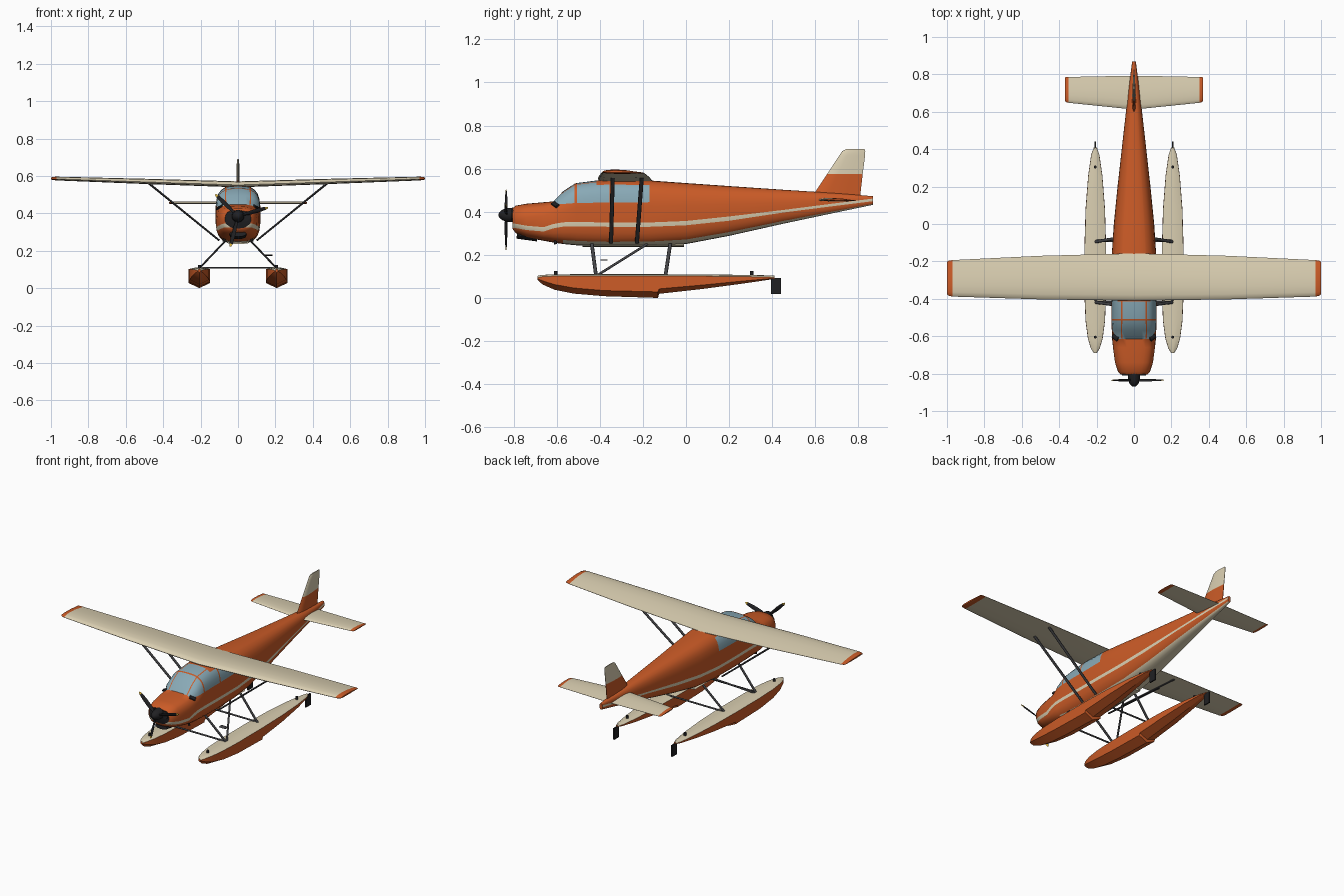
import bpy, bmesh, math
from mathutils import Vector, Matrix


def material(name, r, g, b):
    m = bpy.data.materials.new(name)
    m.diffuse_color = (r, g, b, 1)
    return m


ORANGE = material("orange", 0.6, 0.105, 0.02)
CREAM = material("cream", 0.7, 0.62, 0.44)
GLASS = material("glass", 0.25, 0.4, 0.47)
BLACK = material("black", 0.015, 0.015, 0.017)
STEEL = material("steel", 0.06, 0.06, 0.065)
YELLOW = material("yellow", 0.8, 0.5, 0.05)


def finish(name, bm, mats, angle=35):
    bmesh.ops.recalc_face_normals(bm, faces=bm.faces)
    me = bpy.data.meshes.new(name)
    bm.to_mesh(me)
    bm.free()
    for m in mats:
        me.materials.append(m)
    for p in me.polygons:
        p.use_smooth = True
    me.set_sharp_from_angle(angle=math.radians(angle))
    ob = bpy.data.objects.new(name, me)
    bpy.context.collection.objects.link(ob)
    return ob


def loft(name, rings, mats, pick=lambda i, j: 0, caps=(0, 0), angle=35):
    """Skin closed rings; pick(section, row) gives the material slot."""
    bm = bmesh.new()
    vs = [[bm.verts.new(p) for p in r] for r in rings]
    n = len(rings[0])
    for i in range(len(vs) - 1):
        for j in range(n):
            k = (j + 1) % n
            f = bm.faces.new((vs[i][j], vs[i][k], vs[i + 1][k], vs[i + 1][j]))
            f.material_index = pick(i, j)
    for r, c in ((vs[0], caps[0]), (vs[-1], caps[1])):
        bm.faces.new(r).material_index = c
    return finish(name, bm, mats, angle)


def bar(name, p, q, wide=0.014, thin=0.008, mat=STEEL, taper=1):
    """Elliptical rod, its wide axis along y where possible."""
    p, q = Vector(p), Vector(q)
    d = (q - p).normalized()
    ref = Vector((0, 1, 0)) if abs(d.y) < 0.95 else Vector((0, 0, 1))
    x = (ref - d * ref.dot(d)).normalized()
    m = Matrix((x, d.cross(x), d)).transposed().to_4x4()
    m = Matrix.Translation((p + q) / 2) @ m @ Matrix.Diagonal((wide, thin, 1, 1))
    bm = bmesh.new()
    bmesh.ops.create_cone(bm, cap_ends=True, segments=12, radius1=0.5, radius2=0.5 * taper,
                          depth=(q - p).length, matrix=m)
    return finish(name, bm, [mat])


# Fuselage: y, half width, bottom, top, squareness, stripe z, window sill z
body = [(-0.805, 0.070, 0.320, 0.415, 2.5, 0.335, 0.390), (-0.790, 0.086, 0.300, 0.428, 2.7, 0.334, 0.400),
        (-0.740, 0.102, 0.280, 0.437, 2.9, 0.325, 0.415), (-0.660, 0.113, 0.265, 0.444, 3.2, 0.318, 0.425),
        (-0.615, 0.117, 0.257, 0.448, 3.3, 0.333, 0.432), (-0.570, 0.119, 0.250, 0.495, 3.3, 0.341, 0.436),
        (-0.517, 0.120, 0.245, 0.530, 3.2, 0.342, 0.440), (-0.507, 0.120, 0.244, 0.533, 3.2, 0.342, 0.440),
        (-0.415, 0.120, 0.240, 0.545, 3.2, 0.341, 0.442), (-0.355, 0.120, 0.239, 0.548, 3.2, 0.340, 0.442),
        (-0.345, 0.120, 0.239, 0.548, 3.2, 0.340, 0.442), (-0.170, 0.119, 0.240, 0.545, 3.1, 0.340, 0.444),
        (0.000, 0.108, 0.250, 0.533, 2.9, 0.347, 0.448), (0.200, 0.088, 0.288, 0.519, 2.7, 0.368, 0.452),
        (0.450, 0.060, 0.344, 0.502, 2.6, 0.402, 0.456), (0.700, 0.032, 0.397, 0.486, 2.5, 0.434, 0.462),
        (0.868, 0.010, 0.432, 0.472, 2.4, 0.455, 0.464)]
rings = []
for y, w, zb, zt, n, zs, zw in body:
    zc, h = (zb + zt) / 2, (zt - zb) / 2
    thick = 0.010 if y < 0.4 else 0.006

    def ang(z):
        t = max(-0.99, min(0.99, (z - zc) / h))
        return math.copysign(math.asin(abs(t) ** (n / 2)), t)
    lo, hi, wi = ang(zs - thick), ang(zs + thick), ang(zw)
    a66, a70, top = max(wi + 0.05, 1.15), max(wi + 0.1, 1.21), math.pi / 2
    a = [-top + (lo + top) * k / 6 for k in range(7)]
    a += [hi + (wi - hi) * k / 3 for k in range(3)]
    a += [wi + (a66 - wi) * k / 4 for k in range(4)] + [a66, a70, (a70 + top) / 2, top]
    half = [(w * max(0, math.cos(t)) ** (2 / n),
             zc + h * math.copysign(abs(math.sin(t)) ** (2 / n), t)) for t in a]
    rings.append([(x, y, z) for x, z in half] + [(-x, y, z) for x, z in half[-2:0:-1]])
rows = len(half) - 1


def body_paint(i, j):
    j = min(j, 2 * rows - 1 - j)
    if j == 6 or (j < 3 and i >= 5):
        return 1
    if 4 <= i <= 10 and j >= 10 and i not in (6, 9) and j != 14:
        return 2 if i < 8 or j < 13 else 0
    return 0


loft("fuselage", rings, [ORANGE, CREAM, GLASS, BLACK], body_paint, (3, 0), 40)

# Cowl details
for s, side in ((1, "right"), (-1, "left")):
    bar(side + "_air_inlet", (s * 0.045, -0.811, 0.385), (s * 0.045, -0.80, 0.385), 0.05, 0.04, BLACK)
    bar(side + "_exhaust_pipe", (s * 0.07, -0.61, 0.29), (s * 0.075, -0.605, 0.25), 0.014, 0.014, BLACK)
    bar(side + "_windscreen_corner", (s * 0.085, -0.615, 0.44), (s * 0.112, -0.595, 0.425), 0.03, 0.014, BLACK)
bar("lower_intake", (0, -0.785, 0.29), (0, -0.69, 0.277), 0.03, 0.09, BLACK)
bar("belly_keel", (0, -0.48, 0.243), (0, -0.01, 0.243), 0.014, 0.12, CREAM)

# Lifting surfaces: shared aerofoil, chord fraction from the leading edge and height fraction
FOIL = [(0, 0.4), (0.03, 0.68), (0.12, 0.9), (0.3, 1), (0.55, 0.85), (0.8, 0.48), (1, 0.14),
        (1, 0.06), (0.6, 0.0), (0.3, 0.0), (0.1, 0.08), (0.02, 0.22)]


def surface(name, stations, painted):
    """Stations: x, leading y, trailing y, base z, thickness; mirrored about x = 0."""
    full = [(-x, *r) for x, *r in stations[:0:-1]] + stations
    rs = [[(x, le + (te - le) * c, z + t * f) for c, f in FOIL] for x, le, te, z, t in full]
    last = len(rs) - 2
    return loft(name, rs, [CREAM, ORANGE], lambda i, j: int(min(i, last - i) < painted), (1, 1))


surface("wing", [(0, -0.410, -0.157, 0.539, 0.032), (0.5, -0.403, -0.170, 0.557, 0.028),
                 (0.97, -0.388, -0.193, 0.576, 0.020), (0.99, -0.384, -0.196, 0.578, 0.017),
                 (1.0, -0.375, -0.202, 0.581, 0.010)], 2)
surface("tailplane", [(0, 0.612, 0.793, 0.448, 0.016), (0.35, 0.648, 0.786, 0.450, 0.013),
                      (0.365, 0.652, 0.785, 0.451, 0.010), (0.37, 0.665, 0.78, 0.453, 0.006)], 2)

# Fin: z, leading y, trailing y, thickness
fin = [(0.47, 0.585, 0.808, 0.022), (0.575, 0.655, 0.820, 0.018), (0.66, 0.711, 0.831, 0.014),
       (0.68, 0.724, 0.832, 0.012), (0.690, 0.742, 0.829, 0.007)]
prof = [(0, 0), (0.06, 0.3), (0.3, 0.5), (0.7, 0.3), (1, 0.07)]
prof += [(c, -f) for c, f in prof[:0:-1]]
loft("fin", [[(t * f, le + (te - le) * c, z) for c, f in prof] for z, le, te, t in fin],
     [ORANGE, CREAM], lambda i, j: int(i > 0), (0, 1))

# Propeller
rotor = (0, -0.835, 0.385)
spinner = [(-0.870, 0.004), (-0.866, 0.013), (-0.853, 0.024), (-0.835, 0.031), (-0.800, 0.034)]
loft("spinner", [[(r * math.cos(k * math.pi / 10), y, rotor[2] + r * math.sin(k * math.pi / 10))
                  for k in range(20)] for y, r in spinner], [BLACK])
for b in range(3):
    rot = Matrix.Translation(rotor) @ Matrix.Rotation(-math.radians(16 + 120 * b), 4, 'Y')
    rs = []
    for r, c, t, tw in ((0.015, 0.012, 0.010, 50), (0.06, 0.024, 0.007, 38), (0.11, 0.025, 0.005, 26),
                        (0.152, 0.018, 0.004, 18), (0.167, 0.008, 0.003, 16)):
        m = rot @ Matrix.Rotation(math.radians(tw), 4, 'X')
        rs.append([m @ Vector((r, t / 2 * math.sin(k * math.pi / 4), c / 2 * math.cos(k * math.pi / 4)))
                   for k in range(8)])
    loft(f"propeller_blade_{b + 1}", rs, [BLACK, YELLOW], lambda i, j: int(i == 3), (0, 1))

# Floats: y, half width, keel z, chine z, deck z
hull = [(-0.690, 0.008, 0.084, 0.090, 0.098), (-0.665, 0.024, 0.062, 0.079, 0.103),
        (-0.610, 0.040, 0.038, 0.062, 0.105), (-0.520, 0.052, 0.020, 0.046, 0.106),
        (-0.380, 0.058, 0.008, 0.034, 0.106), (-0.130, 0.058, 0.000, 0.028, 0.106),
        (-0.125, 0.058, 0.019, 0.042, 0.106), (0.080, 0.052, 0.042, 0.060, 0.105),
        (0.260, 0.038, 0.066, 0.078, 0.103), (0.370, 0.022, 0.082, 0.088, 0.101),
        (0.410, 0.008, 0.088, 0.091, 0.099)]
for s, side in ((1, "right"), (-1, "left")):
    cx = s * 0.207
    rs = []
    for y, w, k, c, d in hull:
        half = [(w * 0.5, d + 0.003), (w * 0.98, d - 0.004), (w, c)]
        rs.append([(cx, y, d + 0.004)] + [(cx + x, y, z) for x, z in half] + [(cx, y, k)]
                  + [(cx - x, y, z) for x, z in half[::-1]])
    loft(side + "_float", rs, [ORANGE, CREAM], lambda i, j: int(j in (0, 1, 6, 7)), (0, 0), 25)
    for y in (-0.605, 0.305):
        bar(side + "_cleat", (cx, y, 0.104), (cx, y, 0.124), 0.016, 0.016, BLACK)
    # water rudder
    bm = bmesh.new()
    bmesh.ops.create_cube(bm, size=1, matrix=Matrix.Translation((cx, 0.418, 0.056))
                          @ Matrix.Diagonal((0.008, 0.048, 0.074, 1)))
    finish(side + "_water_rudder", bm, [BLACK])
    # wing and float struts
    bar(side + "_front_wing_strut", (s * 0.10, -0.348, 0.255), (s * 0.48, -0.34, 0.564), 0.019, 0.010)
    bar(side + "_rear_wing_strut", (s * 0.10, -0.228, 0.255), (s * 0.48, -0.205, 0.562), 0.019, 0.010)
    bar(side + "_front_float_strut", (s * 0.07, -0.437, 0.25), (cx, -0.418, 0.106), 0.017, 0.010)
    bar(side + "_rear_float_strut", (s * 0.07, -0.073, 0.25), (cx, -0.095, 0.106), 0.017, 0.010)
    bar(side + "_diagonal_strut", (s * 0.07, -0.18, 0.25), (cx, -0.41, 0.106), 0.012, 0.010)
for y, n in ((-0.418, "front"), (-0.09, "rear")):
    bar(n + "_spreader_bar", (-0.2, y, 0.109), (0.2, y, 0.109), 0.012, 0.010)

# Boarding step
bar("boarding_step", (0.14, -0.38, 0.176), (0.185, -0.38, 0.176), 0.036, 0.006)
